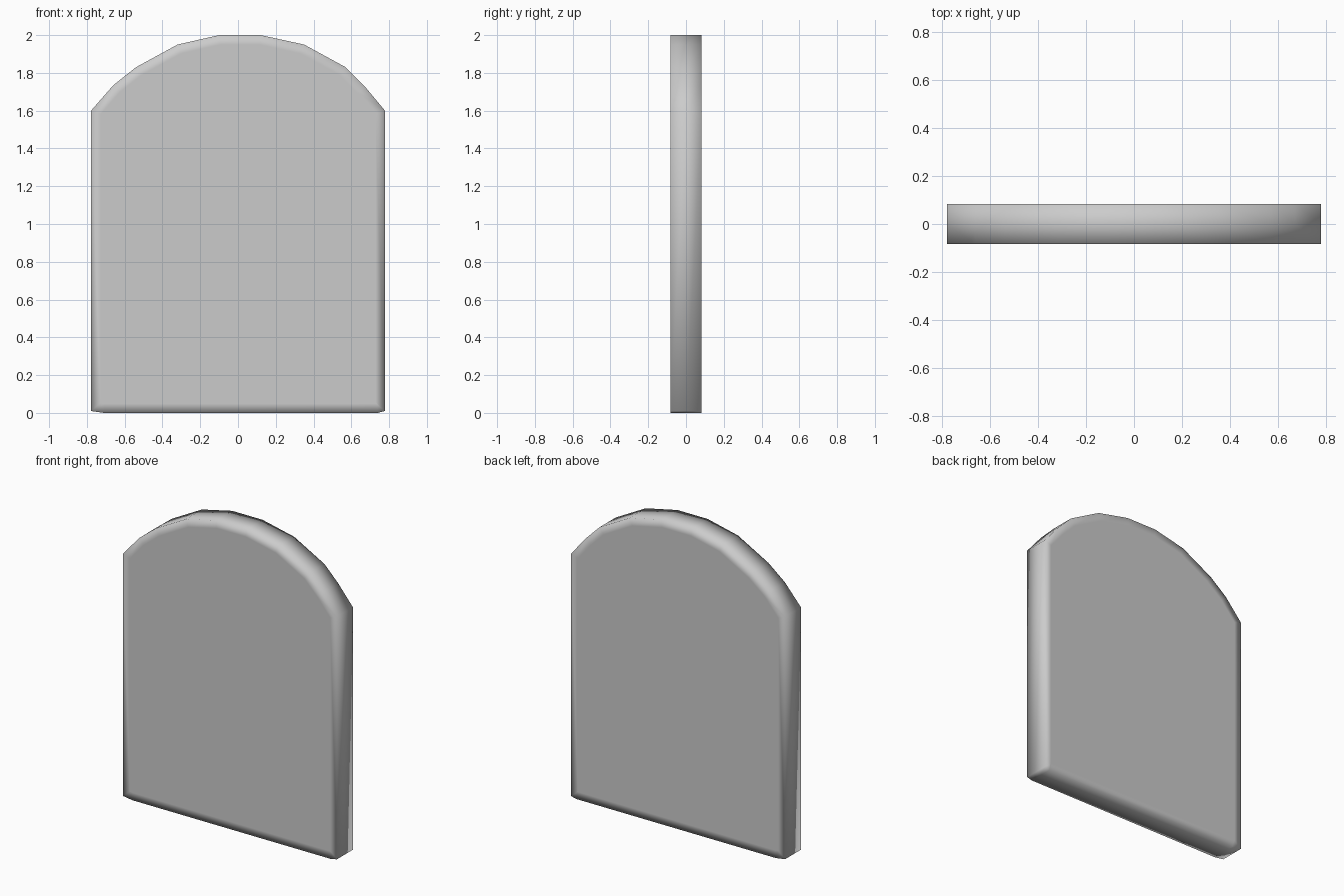
import bpy, bmesh

if "Cube" in bpy.data.objects:
    bpy.data.objects.remove(bpy.data.objects["Cube"])

# Arched outline seen from the front (x, z)
outline = [(-0.71, 0), (0.74, 0), (0.778, 0.01), (0.778, 1.6), (0.67, 1.73), (0.57, 1.83),
           (0.35, 1.95), (0.12, 2.0), (-0.10, 2.0), (-0.32, 1.95), (-0.54, 1.83),
           (-0.66, 1.735), (-0.778, 1.6), (-0.778, 0.01)]
HALF = 0.083

# Slab: front, middle and back rings of the same outline
bm = bmesh.new()
rings = [[bm.verts.new((x, y, z)) for x, z in outline] for y in (-HALF, 0, HALF)]
n = len(outline)
for a, b in zip(rings, rings[1:]):
    for i in range(n):
        j = (i + 1) % n
        bm.faces.new((a[i], b[i], b[j], a[j]))
caps = [bm.faces.new(rings[0]), bm.faces.new(rings[2][::-1])]

# Narrow margin on both broad faces keeps the soft shading near the rim
bmesh.ops.recalc_face_normals(bm, faces=bm.faces)
bmesh.ops.inset_region(bm, faces=caps, thickness=0.05, use_even_offset=True)

# The surface faces inward
bmesh.ops.reverse_faces(bm, faces=bm.faces)

mesh = bpy.data.meshes.new("arched_slab")
bm.to_mesh(mesh)
bm.free()
mesh.shade_smooth()
slab = bpy.data.objects.new("arched_slab", mesh)
bpy.context.collection.objects.link(slab)
